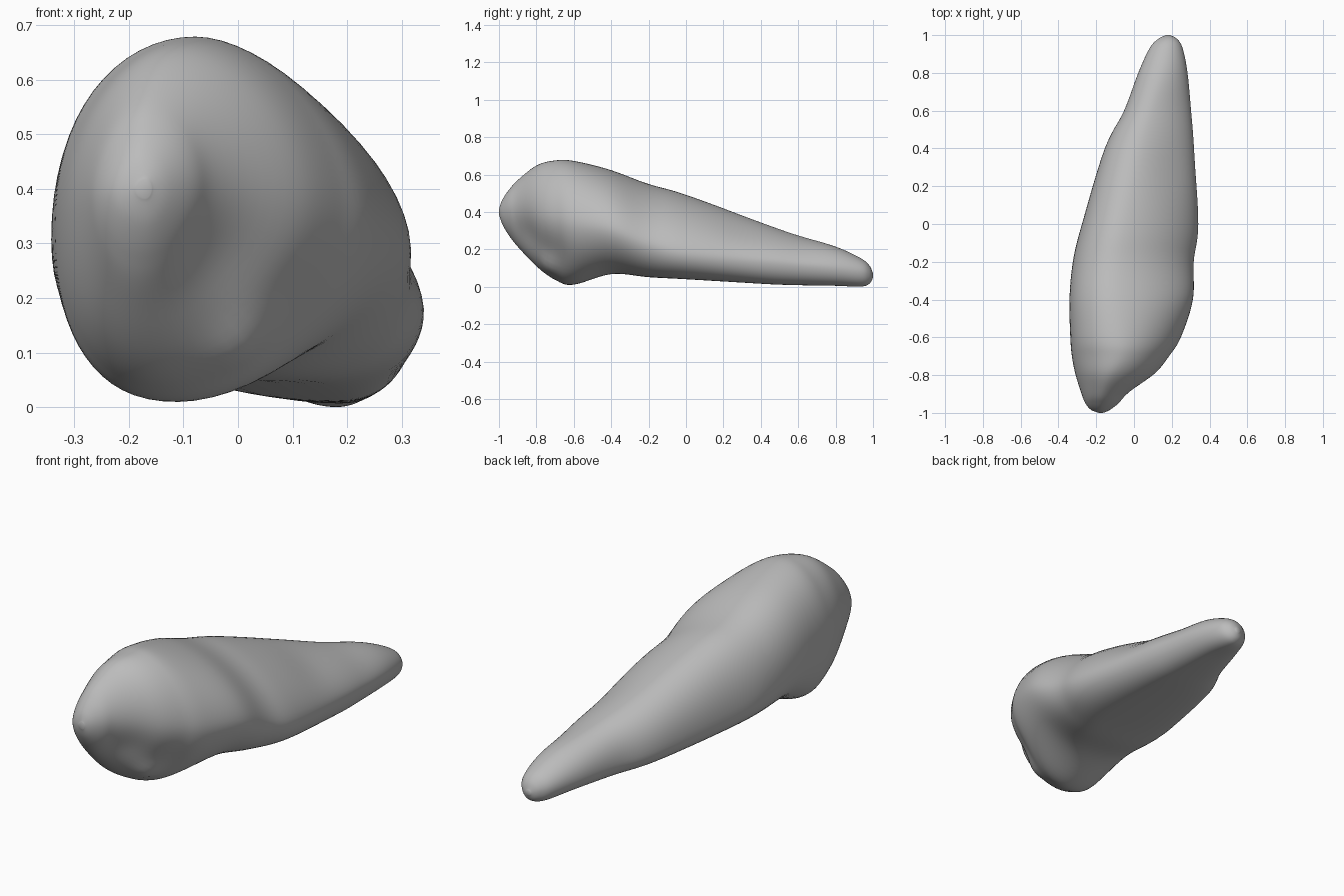
import bpy, bmesh, math
from mathutils import Vector

if "Cube" in bpy.data.objects:
    bpy.data.objects.remove(bpy.data.objects["Cube"])

# Cross-sections along the length:
# y, left x, right x, bottom z, top z, top x, bottom x, left z, right z
STATIONS = [
    (-1.00, -.185, -.16, .385, .415, -.17, -.17, .40, .40),
    (-.985, -.227, -.125, .335, .46, -.175, -.17, .395, .40),
    (-.95, -.258, -.075, .27, .515, -.17, -.17, .385, .40),
    (-.90, -.278, -.025, .205, .57, -.16, -.17, .38, .39),
    (-.80, -.31, .11, .105, .65, -.12, -.16, .36, .38),
    (-.70, -.33, .19, .035, .677, -.08, -.13, .34, .36),
    (-.60, -.338, .25, .008, .675, -.08, -.10, .33, .34),
    (-.40, -.343, .315, .068, .625, -.10, -.02, .30, .31),
    (-.20, -.325, .317, .05, .55, -.10, .08, .24, .23),
    (.00, -.278, .343, .04, .495, -.07, .15, .19, .18),
    (.40, -.155, .32, .015, .345, .02, .19, .14, .14),
    (.60, -.053, .303, .008, .275, .08, .19, .12, .12),
    (.80, .022, .284, .005, .215, .14, .19, .10, .10),
    (.93, .082, .258, .0, .155, .17, .18, .08, .08),
    (.98, .128, .228, .015, .115, .18, .18, .07, .07),
    (1.00, .17, .19, .05, .07, .18, .18, .06, .06),
]
# Hollows and bumps: centre, radius, depth (negative pushes inwards)
DENTS = [
    ((-.03, -.84, .27), .13, -.035),
    ((.10, -.70, .20), .12, -.02),
    ((.01, -.74, .11), .06, .015),
    ((.20, .30, .30), .16, -.012),
]
STEPS, SIDES = 7, 64


def catmull(p0, p1, p2, p3, t):
    return [.5 * (2 * b + (c - a) * t + (2 * a - 5 * b + 4 * c - d) * t * t
                  + (3 * b - a - 3 * c + d) * t ** 3)
            for a, b, c, d in zip(p0, p1, p2, p3)]


def section(s):
    """Rounded triangle with a flat base, a left shoulder and a sloping right face."""
    y, xl, xr, zb, zt, xt, xb, zl, zr = s
    end = min(1, max(0, (1 - abs(y)) / .35))
    front = math.exp(-((y + .55) / .3) ** 2)         # fuller right shoulder
    nose = min(1, max(0, (-y - .6) / .25))           # swept back nose
    quads = [((xr, zr), (xt, zt), 2 - .4 * end + .15 * front),
             ((xt, zt), (xl, zl), 2 + .15 * end - .3 * nose),
             ((xl, zl), (xb, zb), 2 + .4 * end),
             ((xb, zb), (xr, zr), 2 + .1 * end - .35 * front)]
    pts = []
    for k, (a, b, n) in enumerate(quads):
        for i in range(SIDES // 4):
            ang = math.pi / 2 * i / (SIDES // 4)
            u, v = math.cos(ang) ** (2 / n), math.sin(ang) ** (2 / n)
            # arc from a to b about the corner that shares their inner coordinates
            cx, cz = (b[0], a[1]) if k % 2 == 0 else (a[0], b[1])
            pts.append(Vector((cx + (a[0] - cx) * u + (b[0] - cx) * v, y,
                               cz + (a[1] - cz) * u + (b[1] - cz) * v)))
    return pts


# Loft the body through the sections
bm = bmesh.new()
rings = []
last = len(STATIONS) - 1
for i in range(last):
    p = [STATIONS[min(last, max(0, i + k))] for k in (-1, 0, 1, 2)]
    for j in range(STEPS):
        rings.append([bm.verts.new(c) for c in section(catmull(*p, j / STEPS))])
rings.append([bm.verts.new(c) for c in section(STATIONS[-1])])
for r, q in zip(rings, rings[1:]):
    for i in range(SIDES):
        k = (i + 1) % SIDES
        bm.faces.new((r[i], r[k], q[k], q[i]))
bm.faces.new(rings[0])
bm.faces.new(rings[-1])
bmesh.ops.recalc_face_normals(bm, faces=bm.faces)

# Soften the section corners, then press in the hollows
for _ in range(4):
    bmesh.ops.smooth_vert(bm, verts=bm.verts, factor=.5,
                          use_axis_x=True, use_axis_z=True)
bm.normal_update()
for v in bm.verts:
    push = sum(d * math.exp(-((v.co - Vector(c)).length / r) ** 2) for c, r, d in DENTS)
    v.co += v.normal * push

mesh = bpy.data.meshes.new("body")
bm.to_mesh(mesh)
bm.free()
body = bpy.data.objects.new("body", mesh)
bpy.context.collection.objects.link(body)
mat = bpy.data.materials.new("plain grey")
mat.diffuse_color = (.5, .5, .5, 1)
mat.use_nodes = True
mat.node_tree.nodes["Principled BSDF"].inputs["Base Color"].default_value = mat.diffuse_color
mesh.materials.append(mat)
mesh.shade_smooth()
